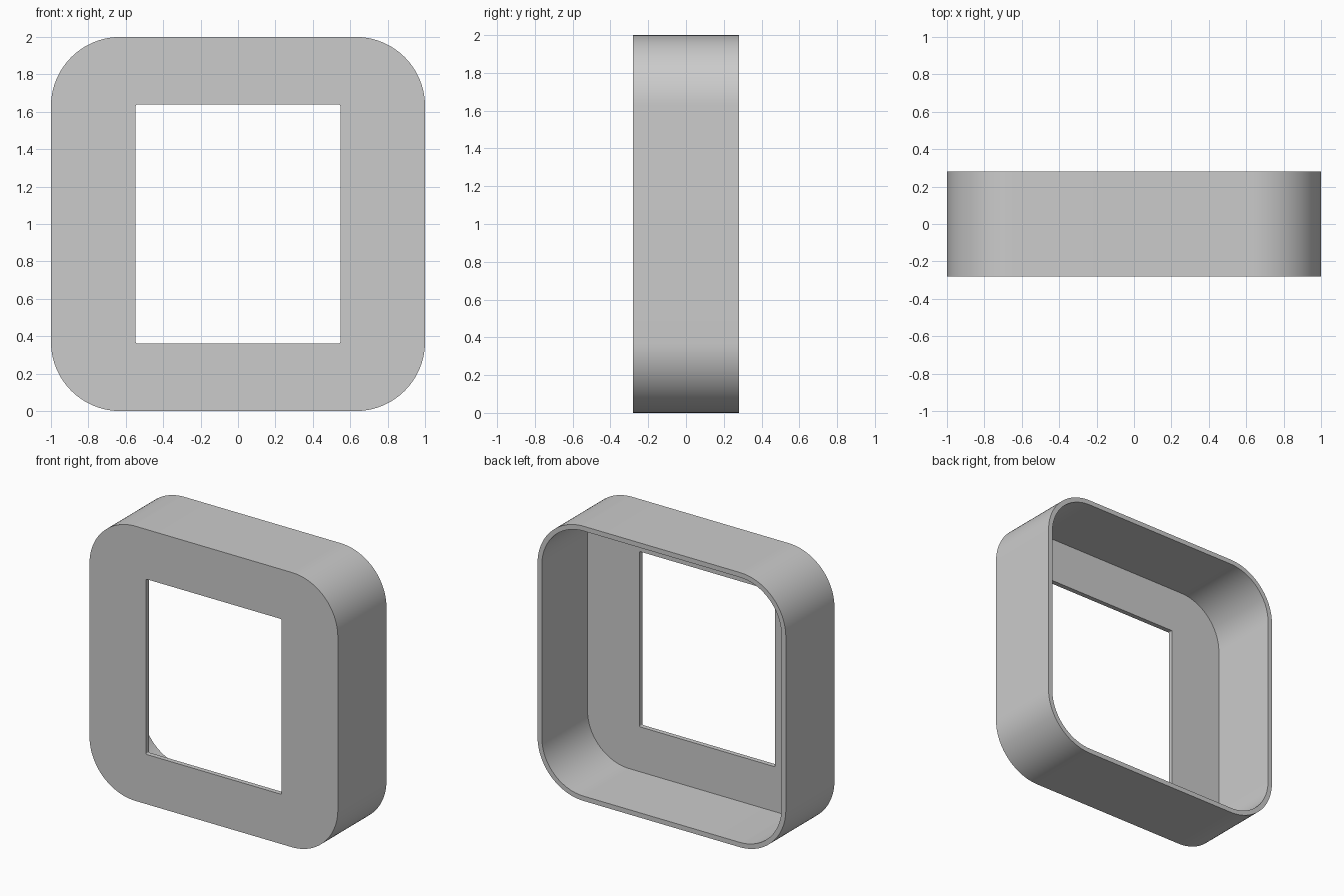
import bpy, bmesh, math

if "Cube" in bpy.data.objects:
    bpy.data.objects.remove(bpy.data.objects["Cube"])

DEPTH = 0.28      # half depth
WALL = 0.035      # rim thickness
PLATE = 0.035     # front plate thickness
SEG = 24          # segments per corner


def rounded_rect(bm, hx, hz, r, y):
    """Ring of vertices around a rounded rectangle centred on z = 1."""
    ring = []
    for k, (sx, sz) in enumerate([(1, 1), (-1, 1), (-1, -1), (1, -1)]):
        for i in range(SEG + 1):
            a = math.radians(90 * (k + i / SEG))
            ring.append(bm.verts.new((sx * (hx - r) + r * math.cos(a), y,
                                      1 + sz * (hz - r) + r * math.sin(a))))
    return ring


bm = bmesh.new()
inner = 1 - WALL
# Closed cross-section: outer wall, back rim, inner wall, plate back, window edge, plate front
rings = [rounded_rect(bm, *p) for p in [
    (1, 1, 0.37, -DEPTH),
    (1, 1, 0.37, DEPTH),
    (inner, inner, 0.37 - WALL, DEPTH),
    (inner, inner, 0.37 - WALL, -DEPTH + PLATE),
    (0.547, 0.638, 0.008, -DEPTH + PLATE),
    (0.547, 0.638, 0.008, -DEPTH),
]]
for a, b in zip(rings, rings[1:] + rings[:1]):
    n = len(a)
    for i in range(n):
        j = (i + 1) % n
        bm.faces.new((a[i], a[j], b[j], b[i]))
bmesh.ops.recalc_face_normals(bm, faces=bm.faces)

mesh = bpy.data.meshes.new("frame_housing")
bm.to_mesh(mesh)
bm.free()
housing = bpy.data.objects.new("frame_housing", mesh)
bpy.context.collection.objects.link(housing)

# Smooth corners, sharp rims
bpy.context.view_layer.objects.active = housing
housing.select_set(True)
bpy.ops.object.shade_smooth_by_angle(angle=math.radians(30))
